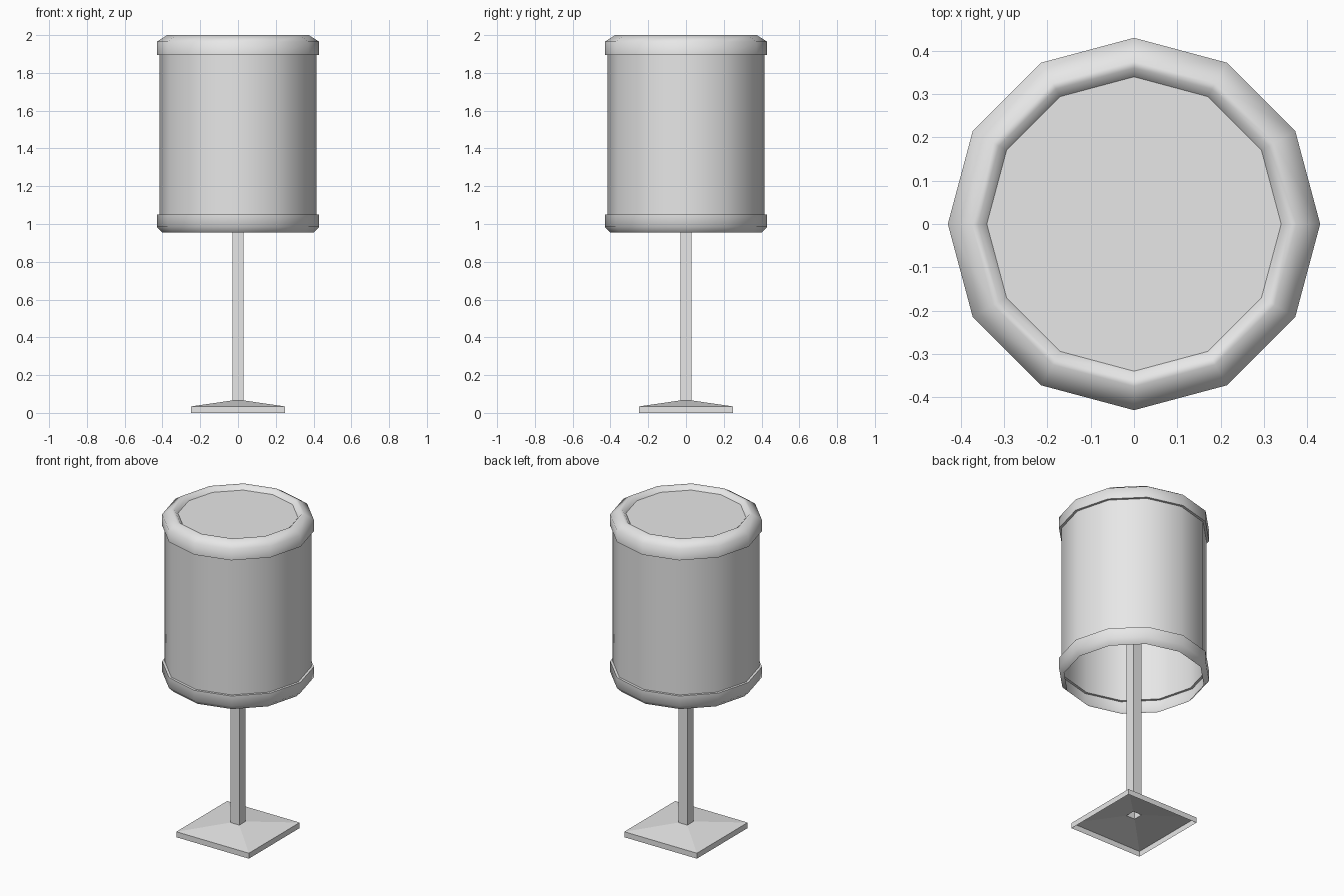
import bpy
import bmesh
from math import cos, sin, pi, radians

cube = bpy.data.objects.get("Cube")
if cube:
    bpy.data.objects.remove(cube, do_unlink=True)

grey = bpy.data.materials.new("light_grey")
grey.use_nodes = True
grey.diffuse_color = (0.8, 0.8, 0.8, 1)
grey.node_tree.nodes["Principled BSDF"].inputs["Base Color"].default_value = (0.8, 0.8, 0.8, 1)


def revolve(name, profile, sides, turn=0.0, cap=False, smooth=False):
    """Sweep (radius, z) points round the z axis; optionally close the last ring."""
    bm = bmesh.new()
    rings = []
    for r, z in profile:
        angles = [turn + 2 * pi * i / sides for i in range(sides)]
        rings.append([bm.verts.new((r * cos(a), r * sin(a), z)) for a in angles])
    for low, high in zip(rings, rings[1:]):
        for i in range(sides):
            j = (i + 1) % sides
            bm.faces.new((low[i], low[j], high[j], high[i]))
    if cap:
        bm.faces.new(rings[-1])
    mesh = bpy.data.meshes.new(name)
    bm.to_mesh(mesh)
    bm.free()
    mesh.materials.append(grey)
    obj = bpy.data.objects.new(name, mesh)
    bpy.context.collection.objects.link(obj)
    if smooth:
        bpy.ops.object.select_all(action="DESELECT")
        obj.select_set(True)
        bpy.context.view_layer.objects.active = obj
        bpy.ops.object.shade_smooth_by_angle(angle=radians(65))
    return obj


SIDES = 12
BODY, RIM = 0.415, 0.43
DIAG = 2 ** 0.5      # half width to corner radius of a square
TOP = 1.975          # height of the recessed top panel

# Open-bottomed shade with a raised rim at each end
shade_profile = [
    (0.40, 0.955), (RIM, 0.985), (RIM, 1.05), (BODY, 1.05),
    (BODY, 1.895), (RIM, 1.895), (RIM, 1.965), (0.375, 2.0),
    (0.36, 1.998), (0.34, TOP),
]
revolve("lamp_shade", shade_profile, SIDES, smooth=True)

# Flat panel set just inside the top rim
revolve("shade_top_panel", [(0.34, TOP)], SIDES, cap=True)

# Square hollow post running up inside the shade
revolve("post", [(0.03 * DIAG, 0.066), (0.03 * DIAG, TOP)], 4, turn=pi / 4)

# Hollow square foot with a low pyramid top
foot_profile = [(0.25 * DIAG, 0), (0.25 * DIAG, 0.034), (0.03 * DIAG, 0.066)]
revolve("foot", foot_profile, 4, turn=pi / 4)
